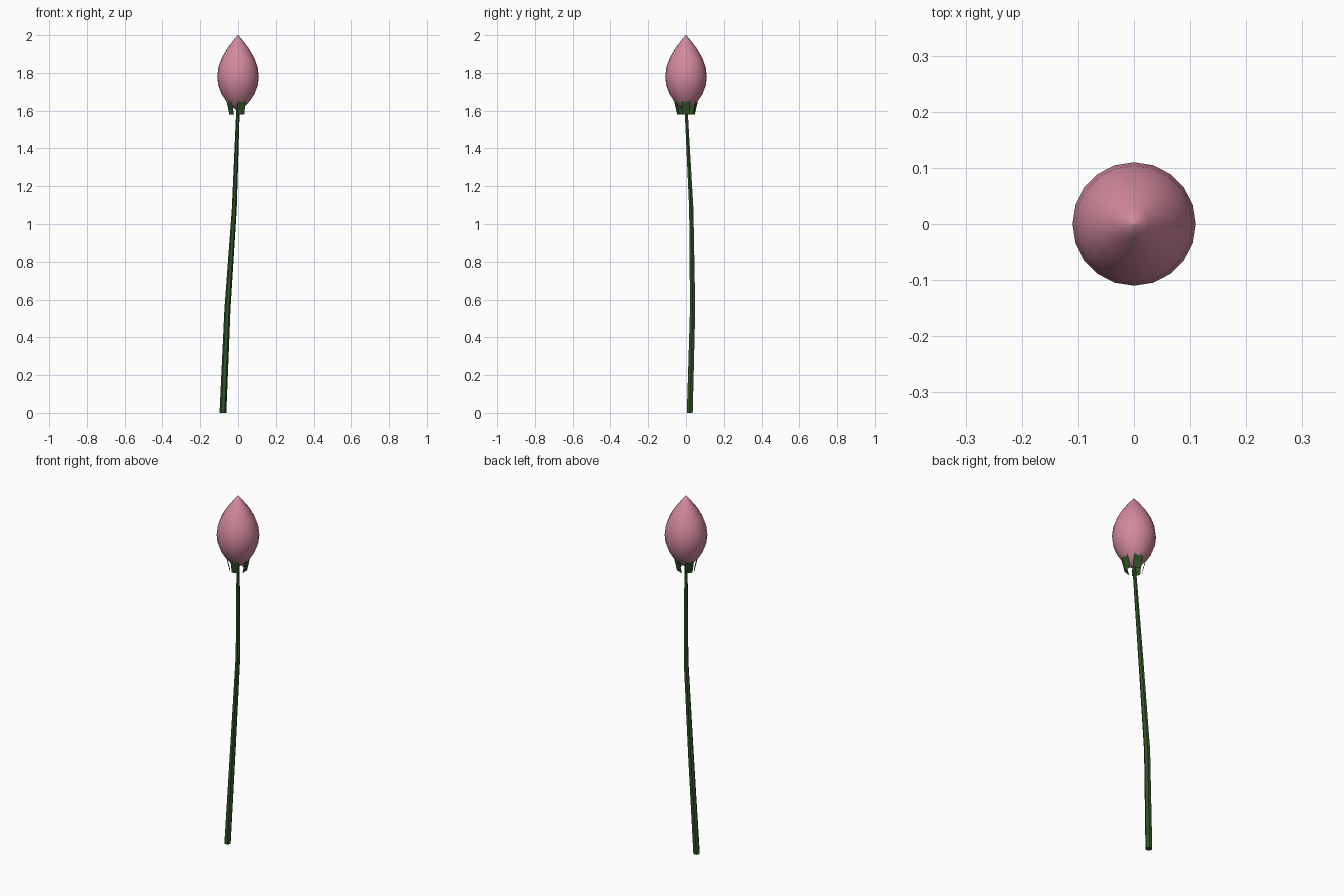
import bpy, math
from mathutils import Vector

if "Cube" in bpy.data.objects:
    bpy.data.objects.remove(bpy.data.objects["Cube"])


def material(name, color):
    m = bpy.data.materials.new(name)
    m.diffuse_color = (*color, 1)
    m.use_nodes = True
    m.node_tree.nodes["Principled BSDF"].inputs["Base Color"].default_value = m.diffuse_color
    return m


PINK = material("petal pink", (0.65, 0.25, 0.34))
GREEN = material("stem green", (0.03, 0.09, 0.02))


def add_mesh(name, verts, faces, mat, smooth):
    me = bpy.data.meshes.new(name)
    me.from_pydata(verts, [], faces)
    me.materials.append(mat)
    for p in me.polygons:
        p.use_smooth = smooth
    ob = bpy.data.objects.new(name, me)
    bpy.context.collection.objects.link(ob)
    return ob


def tube(name, rings, sides, mat, smooth):
    """Loft of horizontal rings given as (x, y, z, radius), capped at both ends."""
    verts, faces = [], []
    for x, y, z, r in rings:
        for i in range(sides):
            a = math.tau * i / sides
            verts.append((x + r * math.cos(a), y + r * math.sin(a), z))
    for k in range(len(rings) - 1):
        for i in range(sides):
            j = (i + 1) % sides
            a, b = k * sides, (k + 1) * sides
            faces.append((a + i, a + j, b + j, b + i))
    faces.append(tuple(reversed(range(sides))))
    faces.append(tuple(range(len(verts) - sides, len(verts))))
    return add_mesh(name, verts, faces, mat, smooth)


# Closed flower bud
profile = [(1.605, 0.012), (1.625, 0.04), (1.655, 0.066), (1.69, 0.088), (1.735, 0.105),
           (1.78, 0.11), (1.83, 0.104), (1.88, 0.086), (1.93, 0.057), (1.97, 0.027),
           (2.0, 0.002)]
tube("flower_bud", [(0, 0, z, r) for z, r in profile], 20, PINK, True)

# Gently curved, tapering stem
path = [(-0.08, 0.02, 0, 0.018), (-0.056, 0.035, 0.55, 0.016),
        (-0.02, 0.028, 1.08, 0.013), (0, 0, 1.62, 0.009)]
tube("stem", path, 6, GREEN, False)

# Five flat sepals leaning outwards into the bud
for n in range(5):
    a = math.tau * n / 5
    out = Vector((math.cos(a), math.sin(a), 0))
    side = Vector((-math.sin(a), math.cos(a), 0))
    verts = []
    for r, z, w in [(0.042, 1.58, 0.021), (0.061, 1.66, 0.023), (0.064, 1.72, 0.005)]:
        for s in (-1, 1):
            verts.append(out * r + side * (w * s) + Vector((0, 0, z)))
    add_mesh(f"sepal_{n + 1}", verts, [(0, 1, 3, 2), (2, 3, 5, 4)], GREEN, False)
